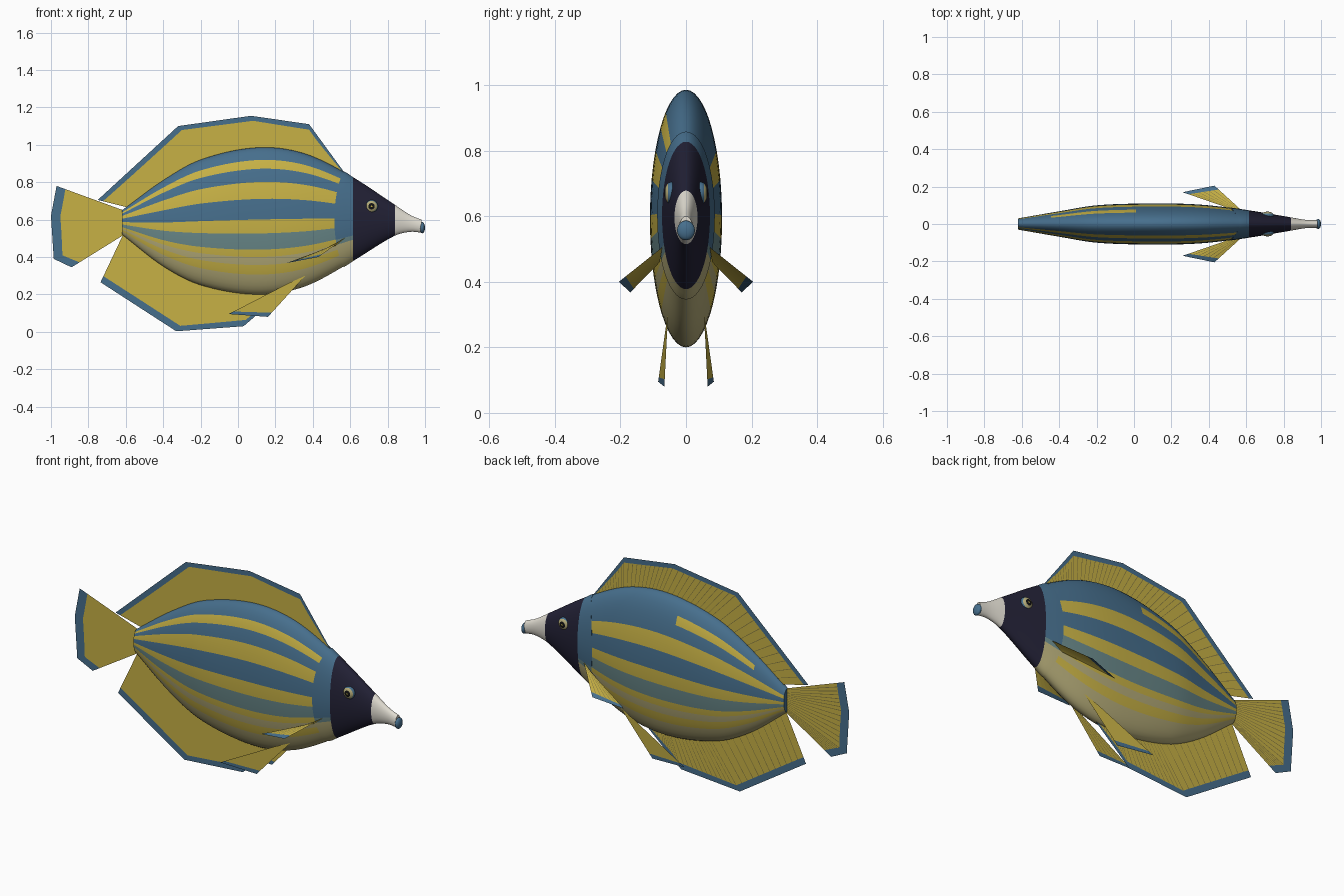
import bpy, bmesh, math
from mathutils import Vector

if "Cube" in bpy.data.objects:
    bpy.data.objects.remove(bpy.data.objects["Cube"])


def material(name, rgb):
    m = bpy.data.materials.new(name)
    m.use_nodes = True
    m.diffuse_color = (*rgb, 1)
    m.node_tree.nodes["Principled BSDF"].inputs["Base Color"].default_value = (*rgb, 1)
    return m


COLOURS = {
    "blue": (0.062, 0.158, 0.265),
    "yellow": (0.57, 0.44, 0.06),
    "teal": (0.14, 0.245, 0.25),
    "tan": (0.46, 0.41, 0.19),
    "navy": (0.016, 0.015, 0.036),
    "cream": (0.75, 0.72, 0.64),
    "black": (0.006, 0.006, 0.006),
    "ray_olive": (0.22, 0.18, 0.05),
}
MATS = [material(n, c) for n, c in COLOURS.items()]
BLUE, YELLOW, TEAL, TAN, NAVY, CREAM, BLACK, RAY = range(len(MATS))


def build(name, verts, faces, colours, smooth=False):
    me = bpy.data.meshes.new(name)
    me.from_pydata(verts, [], faces)
    for m in MATS:
        me.materials.append(m)
    for p, c in zip(me.polygons, colours):
        p.material_index = c
    ob = bpy.data.objects.new(name, me)
    bpy.context.collection.objects.link(ob)
    if smooth:
        bm = bmesh.new()
        bm.from_mesh(me)
        bmesh.ops.recalc_face_normals(bm, faces=bm.faces)
        bm.to_mesh(me)
        bm.free()
        bpy.ops.object.select_all(action='DESELECT')
        ob.select_set(True)
        bpy.context.view_layer.objects.active = ob
        bpy.ops.object.shade_smooth_by_angle(angle=math.radians(40))


# Body outline: x, top, bottom, half width
STATIONS = [
    (-0.62, 0.65, 0.52, 0.03), (-0.4, 0.81, 0.35, 0.068), (-0.2, 0.92, 0.25, 0.1),
    (0.1, 0.985, 0.2, 0.11), (0.35, 0.955, 0.24, 0.104), (0.6, 0.835, 0.37, 0.075),
    (0.83, 0.685, 0.51, 0.037), (0.92, 0.625, 0.535, 0.022), (0.98, 0.6, 0.53, 0.02),
]


def slope(i, k):
    a, b = STATIONS[max(i - 1, 0)], STATIONS[min(i + 1, len(STATIONS) - 1)]
    return (b[k] - a[k]) / (b[0] - a[0])


def profile(x):
    """Smooth top, bottom and half width at x."""
    i = max(j for j in range(len(STATIONS) - 1) if STATIONS[j][0] <= x or j == 0)
    a, b = STATIONS[i], STATIONS[i + 1]
    d = b[0] - a[0]
    t = min((x - a[0]) / d, 1)
    return [(2*t**3 - 3*t*t + 1) * a[k] + (t**3 - 2*t*t + t) * d * slope(i, k)
            + (3*t*t - 2*t**3) * b[k] + (t**3 - t*t) * d * slope(i + 1, k) for k in (1, 2, 3)]


# Stripes from back to belly: lower limit and colour
BANDS = [(0.83, BLUE), (0.71, YELLOW), (0.53, BLUE), (0.3, YELLOW), (0.02, BLUE), (-0.17, YELLOW),
         (-0.39, TEAL), (-0.49, YELLOW), (-0.6, TAN), (-0.73, YELLOW), (-1, TAN)]


def body_colour(x, v, is_left):
    # the top stripe is short on the left side
    if is_left and v > 0.53 and not -0.43 < x < 0.02:
        return BLUE
    return next((c for limit, c in BANDS if v > limit), TAN)


edges = [math.pi / 2] + [math.asin(b[0]) for b in BANDS]
half = []
for a, b in zip(edges, edges[1:]):
    n = max(2, round((a - b) / 0.12))
    half += [a + (b - a) * i / n for i in range(n)]
half.append(-math.pi / 2)
RING = half + [math.pi - a for a in reversed(half[1:-1])]


def loft(name, rings, colour):
    """rings: (x, warp, scale); colour: rule from x, relative height and side."""
    verts, faces, cols = [], [], []
    n = len(RING)
    for x, warp, scale in rings:
        for a in RING:
            px = x + warp * math.sin(a) ** 2
            top, bottom, w = profile(px)
            verts.append((px, w * scale * math.cos(a),
                          (top + bottom) / 2 + (top - bottom) / 2 * scale * math.sin(a)))
    for i in range(len(rings) - 1):
        for j in range(n):
            k = (j + 1) % n
            faces.append((i*n + j, i*n + k, i*n + n + k, i*n + n + j))
            mid = (math.sin(RING[j]) + math.sin(RING[k])) / 2
            cols.append(colour((rings[i][0] + rings[i + 1][0]) / 2, mid, j < len(half) - 1))
    faces += [tuple(range(n)), tuple(range(len(verts) - n, len(verts)))]
    cols += [cols[0], cols[-1]]
    build(name, verts, faces, cols, True)


# Striped body
loft("body", [(-0.62 + 1.19 * i / 34, 0, 1) for i in range(35)], body_colour)


# Head with raised gill edge, dark mask and pale snout
def head_colour(x, v, is_left):
    if x < 0.614:
        return BLUE if v > -0.39 else TEAL if v > -0.5 else TAN
    return NAVY if x < 0.84 else CREAM


head = [(0.515, 0.05, 0.96), (0.515, 0.05, 1.015), (0.545, 0.035, 1.018), (0.575, 0.02, 1.012), (0.614, 0, 1.003)]
head += [(0.614 + 0.226 * i / 8, 0, 1) for i in range(1, 9)]
head += [(0.84 + 0.14 * i / 6, 0, 1) for i in range(1, 7)]
loft("head", head, head_colour)


def ball(name, centre, scale, rule):
    """Ellipsoid with its poles along y, coloured by distance from that axis."""
    bm = bmesh.new()
    bmesh.ops.create_uvsphere(bm, u_segments=24, v_segments=24, radius=1)
    for v in bm.verts:
        v.co = v.co.xzy
    cols = []
    for f in bm.faces:
        c = f.calc_center_median()
        cols.append(rule(math.hypot(c.x, c.z)))
    bm.verts.index_update()
    build(name, [Vector(centre) + v.co * Vector(scale) for v in bm.verts],
          [[v.index for v in f.verts] for f in bm.faces], cols, True)
    bm.free()


# Lips and eyes
ball("lips", (0.985, 0, 0.557), (0.015, 0.027, 0.03), lambda r: BLUE)
for side, label in ((1, "left"), (-1, "right")):
    ball(label + "_eye", (0.714, side * 0.045, 0.671), (0.034, 0.021, 0.034),
         lambda r: YELLOW if r < 0.15 else BLACK if r < 0.5 else TAN if r < 0.87 else BLUE)


def fin(name, root, tip, steps, margin, side):
    """Thin fin between matching root and tip lines, with a blue margin and fine rays on one side."""
    root, tip = [Vector(p) for p in root], [Vector(p) for p in tip]
    cols = []
    for i in range(len(root) - 1):
        for s in range(steps + (i == len(root) - 2)):
            p, q = root[i].lerp(root[i + 1], s / steps), tip[i].lerp(tip[i + 1], s / steps)
            length = (q - p).length
            cols.append((p, q - (q - p).normalized() * margin * min(1, length / 0.15), q))
    faces, colours, rv, rf = [], [], [], []
    for i in range(len(cols) - 1):
        for k in (0, 1):
            a = i * 3 + k
            faces.append((a, a + 1, a + 4, a + 3))
            colours.append((YELLOW, BLUE)[k])
    build(name, [v for c in cols for v in c], faces, colours)
    for i in range(1, len(cols) - 1):
        p, q = cols[i][0], cols[i][1]
        across = (cols[i + 1][1] - cols[i - 1][1]).normalized()
        normal = (q - p).cross(across).normalized()
        if normal.y < 0:
            normal.negate()
        b, off = len(rv), normal * side * 0.0015
        rv += [p - across * 0.001 + off, p + across * 0.001 + off,
               q + across * 0.002 + off, q - across * 0.002 + off]
        rf.append((b, b + 1, b + 2, b + 3))
    build(name + "_rays", rv, rf, [RAY] * len(rf))


def flat(*points):
    return [(x, 0, z) for x, z in points]


# Fins on the centre line
fin("dorsal_fin", flat((0.54, 0.84), (0.38, 0.92), (0.15, 0.97), (-0.15, 0.92), (-0.57, 0.66)),
    flat((0.57, 0.85), (0.38, 1.11), (0.07, 1.155), (-0.32, 1.1), (-0.75, 0.705)), 11, 0.029, 1)
fin("anal_fin", flat((0.2, 0.23), (0.1, 0.22), (-0.15, 0.25), (-0.6, 0.55)),
    flat((0.25, 0.22), (0.03, 0.03), (-0.33, 0.003), (-0.735, 0.265)), 12, 0.036, 1)
fin("tail_fin", flat((-0.6, 0.645), (-0.6, 0.6), (-0.6, 0.55), (-0.6, 0.525)),
    flat((-0.97, 0.78), (-1, 0.62), (-0.985, 0.39), (-0.89, 0.345)), 7, 0.05, 1)

# Paired fins
for s, label in ((1, "left"), (-1, "right")):
    fin(label + "_pectoral_fin", [(0.575, s * 0.073, 0.505), (0.52, s * 0.08, 0.46)],
        [(0.43, s * 0.205, 0.4), (0.26, s * 0.17, 0.368)], 6, 0.035, s)
    fin(label + "_pelvic_fin", [(0.36, s * 0.055, 0.3), (0.27, s * 0.062, 0.26)],
        [(0.16, s * 0.066, 0.08), (-0.05, s * 0.085, 0.095)], 6, 0.03, -s)
